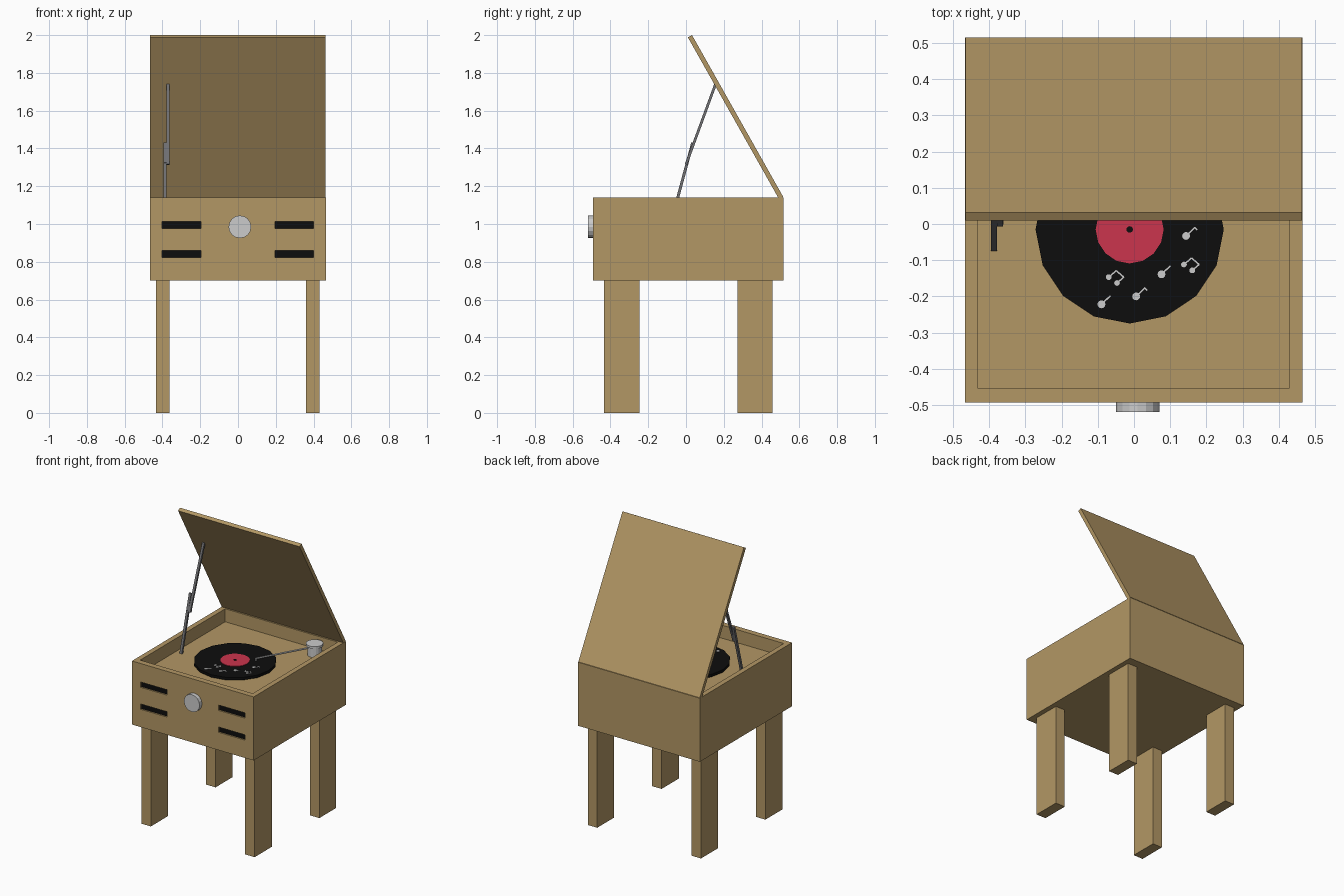
import bpy, bmesh
from mathutils import Vector, Matrix

if "Cube" in bpy.data.objects:
    bpy.data.objects.remove(bpy.data.objects["Cube"])


def material(name, rgb):
    m = bpy.data.materials.new(name)
    m.diffuse_color = (*rgb, 1)
    m.use_nodes = True
    m.node_tree.nodes["Principled BSDF"].inputs["Base Color"].default_value = m.diffuse_color
    return m


WOOD = material("wood", (0.45, 0.31, 0.13))
BLACK = material("black", (0.004, 0.004, 0.004))
RED = material("red", (0.6, 0.035, 0.075))
STEEL = material("dark_steel", (0.16, 0.16, 0.17))


def finish(name, bm, mat=None):
    mesh = bpy.data.meshes.new(name)
    bm.to_mesh(mesh)
    bm.free()
    ob = bpy.data.objects.new(name, mesh)
    bpy.context.collection.objects.link(ob)
    if mat:
        mesh.materials.append(mat)
    return ob


def along(p, q):
    p, q = Vector(p), Vector(q)
    d = q - p
    return Matrix.Translation((p + q) / 2) @ d.to_track_quat('Z', 'Y').to_matrix().to_4x4(), d.length


def add_bar(bm, p, q, w, t):
    # rectangular bar from p to q
    m, length = along(p, q)
    bmesh.ops.create_cube(bm, size=1, matrix=m @ Matrix.Diagonal((w, t, length, 1)))


def add_rod(bm, p, q, r, n=16):
    # round bar from p to q
    m, length = along(p, q)
    bmesh.ops.create_cone(bm, cap_ends=True, segments=n, radius1=r, radius2=r, depth=length, matrix=m)


def box(name, lo, hi, mat=None):
    lo, hi = Vector(lo), Vector(hi)
    bm = bmesh.new()
    bmesh.ops.create_cube(bm, size=1, matrix=Matrix.Translation((lo + hi) / 2) @ Matrix.Diagonal((*(hi - lo), 1)))
    return finish(name, bm, mat)


def rod(name, p, q, r, mat=None, n=16):
    bm = bmesh.new()
    add_rod(bm, p, q, r, n)
    return finish(name, bm, mat)


def cut(target, cutter):
    mod = target.modifiers.new("cut", 'BOOLEAN')
    mod.operation, mod.solver, mod.object = 'DIFFERENCE', 'EXACT', cutter
    bpy.context.view_layer.objects.active = target
    bpy.ops.object.modifier_apply(modifier=mod.name)
    bpy.data.objects.remove(cutter)


# cabinet with a shallow well in the top
cabinet = box("cabinet", (-0.467, -0.493, 0.70), (0.465, 0.515, 1.14), WOOD)
cut(cabinet, box("well_cutter", (-0.432, -0.453, 1.05), (0.43, 0.477, 1.3)))

# four recessed black vents on the front
for side, x0 in (("left", -0.402), ("right", 0.195)):
    for level, z0 in (("lower", 0.823), ("upper", 0.975)):
        cut(cabinet, box("vent_cutter", (x0, -0.55, z0), (x0 + 0.205, -0.481, z0 + 0.037)))
        box(f"{side}_{level}_vent", (x0, -0.483, z0), (x0 + 0.205, -0.475, z0 + 0.037), BLACK)

# legs
for side, x0 in (("left", -0.435), ("right", 0.36)):
    for end, y0, y1 in (("front", -0.435, -0.247), ("back", 0.273, 0.457)):
        box(f"{end}_{side}_leg", (x0, y0, 0), (x0 + 0.072, y1, 0.70), WOOD)

# open lid
bm = bmesh.new()
add_bar(bm, (-0.001, 0.021, 1.994), (-0.001, 0.504, 1.137), 0.93, 0.025)
finish("lid", bm, WOOD)

# folding lid stay
bm = bmesh.new()
add_bar(bm, (-0.387, -0.068, 1.05), (-0.387, 0.035, 1.43), 0.017, 0.015)
add_bar(bm, (-0.370, 0.000, 1.315), (-0.370, 0.157, 1.742), 0.016, 0.014)
add_rod(bm, (-0.392, 0.004, 1.325), (-0.360, 0.004, 1.325), 0.006, 8)
finish("lid_stay", bm, STEEL)

# front knob
rod("knob", (0.01, -0.52, 0.985), (0.01, -0.49, 0.985), 0.06)

# record, label and spindle
CX, CY, TOP = -0.012, -0.015, 1.083
rod("turntable_hub", (CX, CY, 1.045), (CX, CY, 1.07), 0.1, BLACK)
rod("record", (CX, CY, 1.065), (CX, CY, TOP), 0.26, BLACK)
rod("record_label", (CX, CY, TOP - 0.005), (CX, CY, TOP + 0.003), 0.094, RED)
rod("spindle", (CX, CY, TOP), (CX, CY, TOP + 0.006), 0.009, BLACK)

# music notes on the record
bm = bmesh.new()
Z = TOP + 0.001


def head(x, y, r):
    add_rod(bm, (x, y, Z - 0.002), (x, y, Z + 0.001), r, 12)


def stroke(x0, y0, x1, y1):
    add_bar(bm, (x0, y0, Z), (x1, y1, Z), 0.004, 0.002)


for x, y, flag in ((0.144, -0.033, True), (0.076, -0.139, False), (0.006, -0.2, True), (-0.09, -0.222, False)):
    head(x, y, 0.011)
    stroke(x, y, x + 0.025, y + 0.024)
    if flag:
        stroke(x + 0.024, y + 0.023, x + 0.031, y + 0.016)
for x, y in ((0.138, -0.112), (-0.07, -0.147)):
    head(x, y, 0.008)
    head(x + 0.023, y - 0.016, 0.008)
    stroke(x, y, x + 0.021, y + 0.018)
    stroke(x + 0.021, y + 0.018, x + 0.042, y)
    stroke(x + 0.023, y - 0.016, x + 0.042, y)
finish("music_notes", bm)

# tonearm and its post
PX, PY = 0.307, 0.40
rod("tonearm_post", (PX, PY, 1.045), (PX, PY, 1.12), 0.047)
rod("tonearm_cap", (PX, PY, 1.115), (PX, PY, 1.13), 0.055)
bm = bmesh.new()
add_rod(bm, (PX, PY, 1.105), (0.098, 0.057, 1.098), 0.006, 8)
add_rod(bm, (0.098, 0.057, 1.1), (0.098, 0.057, TOP), 0.005, 8)
finish("tonearm", bm)
